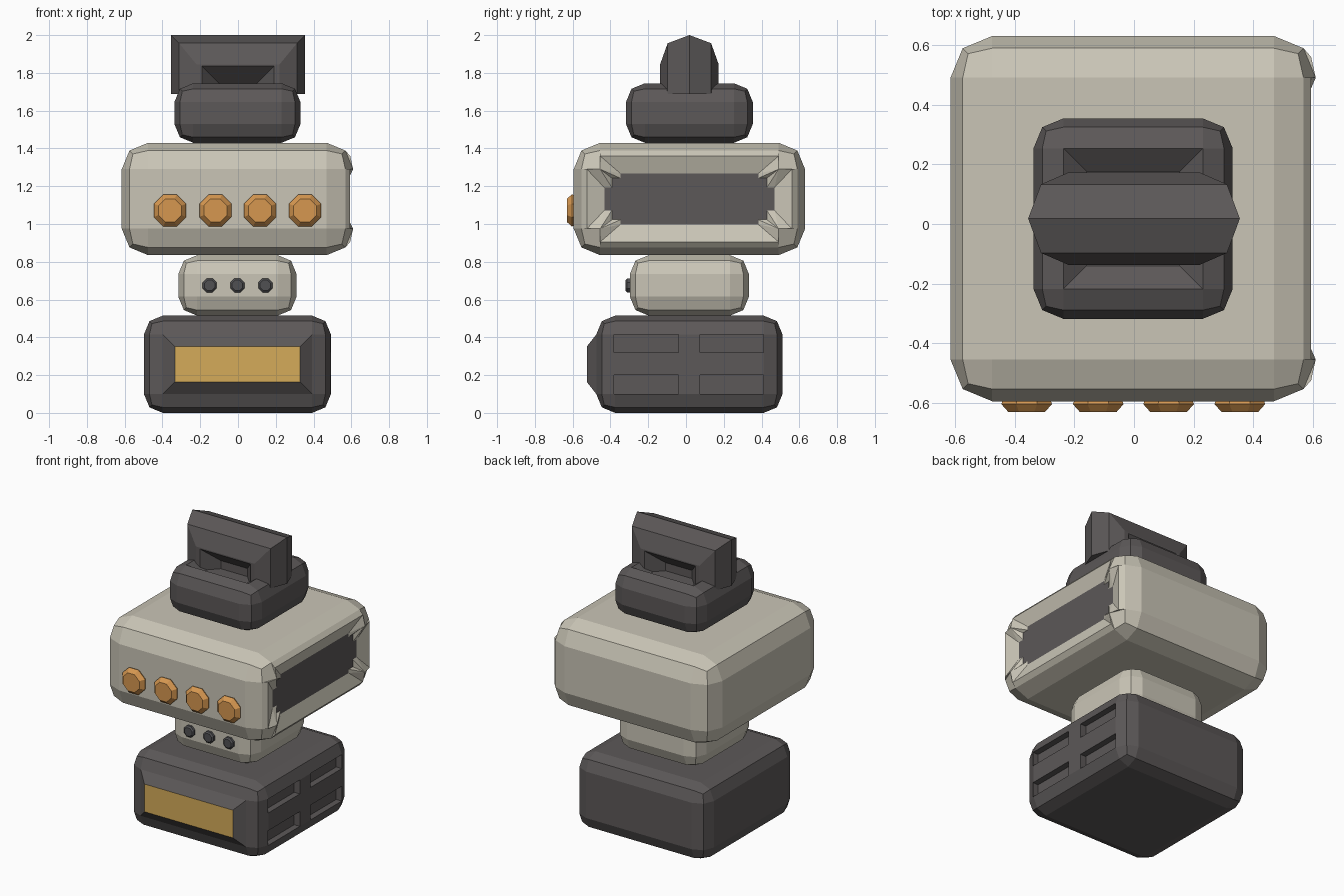
import bpy, bmesh, math
from mathutils import Vector

if "Cube" in bpy.data.objects:
    bpy.data.objects.remove(bpy.data.objects["Cube"])

CX, CY = -0.003, 0.018  # shared centre axis of the stacked blocks


def material(name, rgb):
    m = bpy.data.materials.new(name)
    m.diffuse_color = (*rgb, 1)
    m.use_nodes = True
    m.node_tree.nodes["Principled BSDF"].inputs["Base Color"].default_value = m.diffuse_color
    return m


BEIGE = material("beige", (0.59, 0.56, 0.47))
DARK = material("charcoal", (0.107, 0.098, 0.098))
ORANGE = material("orange", (0.67, 0.31, 0.08))
GOLD = material("gold", (0.66, 0.41, 0.10))
BLACK = material("slate", (0.08, 0.08, 0.086))


def finish(bm, name, *mats):
    bmesh.ops.recalc_face_normals(bm, faces=bm.faces)
    me = bpy.data.meshes.new(name)
    bm.to_mesh(me)
    bm.free()
    ob = bpy.data.objects.new(name, me)
    bpy.context.collection.objects.link(ob)
    for m in mats:
        me.materials.append(m)
    return ob


def rounded_block(half_x, half_y, z0, z1, bevel):
    """Box with two-step rounded edges."""
    bm = bmesh.new()
    bmesh.ops.create_cube(bm, size=2)
    for v in bm.verts:
        v.co = (CX + v.co.x * half_x, CY + v.co.y * half_y,
                (z0 + z1) / 2 + v.co.z * (z1 - z0) / 2)
    bmesh.ops.bevel(bm, geom=bm.edges[:], offset=bevel, segments=2,
                    profile=0.5, affect='EDGES')
    bm.normal_update()
    return bm


def facing(bm, direction):
    d = Vector(direction)
    return max(bm.faces, key=lambda f: f.normal.dot(d) * 10 + f.calc_center_median().dot(d))


def hull(points, name, *mats):
    bm = bmesh.new()
    for p in points:
        bm.verts.new(p)
    bmesh.ops.convex_hull(bm, input=bm.verts[:])
    bmesh.ops.dissolve_limit(bm, angle_limit=0.01, verts=bm.verts[:], edges=bm.edges[:])
    return finish(bm, name, *mats)


def cut(ob, cutters):
    for c in cutters:
        c.hide_render = True
        mod = ob.modifiers.new("cut", 'BOOLEAN')
        mod.operation, mod.solver, mod.object = 'DIFFERENCE', 'EXACT', c
    dg = bpy.context.evaluated_depsgraph_get()
    ob_mesh = bpy.data.meshes.new_from_object(ob.evaluated_get(dg))
    ob.modifiers.clear()
    ob.data = ob_mesh
    for c in cutters:
        bpy.data.objects.remove(c)


def knob(name, x, z, rings, mat, sides=8):
    """Button facing the front, lofted through (y, radius) rings."""
    bm = bmesh.new()
    loops = []
    for y, r in rings:
        loops.append([bm.verts.new((x + r * math.cos((k + 0.5) * math.tau / sides), y,
                                    z + r * math.sin((k + 0.5) * math.tau / sides)))
                      for k in range(sides)])
    for a, b in zip(loops, loops[1:]):
        for k in range(sides):
            j = (k + 1) % sides
            bm.faces.new((a[k], a[j], b[j], b[k]))
    bm.faces.new(loops[0])
    bm.faces.new(loops[-1])
    finish(bm, name, mat)


# base with raised front panel and gold plate
bm = rounded_block(0.495, 0.493, 0, 0.515, 0.1)
front = facing(bm, (0, -1, 0))
bmesh.ops.inset_individual(bm, faces=[front], thickness=0.09, depth=0.05)
front.material_index = 1
base = finish(bm, "base", DARK, GOLD)

# four vents in the right side of the base
vents = []
for y0, y1 in ((-0.38, -0.04), (0.075, 0.41)):
    for z0, z1 in ((0.1, 0.2), (0.32, 0.415)):
        vents.append(hull([(x, y, z) for x in (0.45, 0.55) for y in (y0, y1)
                           for z in (z0, z1)], "vent_cutter", DARK))
cut(base, vents)

# neck block with three small buttons
finish(rounded_block(0.313, 0.315, 0.515, 0.835, 0.1), "neck", BEIGE)
for i, x in enumerate((-0.15, -0.003, 0.145)):
    knob(f"neck_button_{i + 1}", x, 0.675,
         [(-0.28, 0.04), (-0.312, 0.04), (-0.32, 0.03)], BLACK)

# body block: right side opened for a recessed screen
ZC = 1.1325
bm = rounded_block(0.6125, 0.6125, 0.835, 1.43, 0.14)
side = facing(bm, (1, 0, 0))
strips = {f for e in side.edges for f in e.link_faces}
bmesh.ops.delete(bm, geom=list(strips), context='FACES')
FACE, RIM, FLOOR = CX + 0.6125, 0.594, 0.562
MID = FACE - 0.041
PY, PZ = 0.4725, 0.1575           # corner of the flat side
STEP = [(0.365, 0.135), (0.365, 0.11), (0.41, 0.11), (0.41, 0.06), (0.45, 0.06)]


def face(pts, mat=0):
    f = bm.faces.new([bm.verts.new((x, CY + y, ZC + z)) for x, y, z in pts])
    f.material_index = mat


for s in (1, -1):
    # long and short sides of the rim, then the slopes down to the screen
    top = [[(MID, t * PY, s * 0.2565), (RIM, t * PY, s * 0.2275),
            (FLOOR, t * STEP[0][0], s * STEP[0][1])] for t in (-1, 1)]
    end = [[(MID, s * 0.5715, t * PZ), (RIM, s * 0.5425, t * PZ),
            (FLOOR, s * STEP[-1][0], t * STEP[-1][1])] for t in (-1, 1)]
    for a, b in (top, end):
        face((a[0], b[0], b[1], a[1]))
        face((a[1], b[1], b[2], a[2]))
    # stepped corners
    for t in (1, -1):
        fan = [(MID, PY, 0.2565), (RIM, PY, 0.2275)] + [(FLOOR, y, z) for y, z in STEP]
        fan += [(RIM, 0.5425, PZ), (MID, 0.5715, PZ)]
        fan = [(x, t * y, s * z) for x, y, z in fan]
        for a, b in zip(fan, fan[1:]):
            face(((FACE, t * PY, s * PZ), a, b))
# screen
outline = []
for t, s, pts in ((1, 1, STEP), (1, -1, STEP[::-1]), (-1, -1, STEP), (-1, 1, STEP[::-1])):
    outline += [(FLOOR, t * y, s * z) for y, z in pts]
face(outline, 1)
bmesh.ops.remove_doubles(bm, verts=bm.verts[:], dist=0.002)
finish(bm, "body", BEIGE, DARK)

# row of large front knobs
for i, x in enumerate((-0.36, -0.12, 0.116, 0.355)):
    knob(f"front_knob_{i + 1}", x, 1.072,
         [(-0.575, 0.08), (-0.604, 0.092), (-0.631, 0.066)], ORANGE)

# head block with a dished top
bm = rounded_block(0.334, 0.336, 1.43, 1.745, 0.1)
bmesh.ops.inset_individual(bm, faces=[facing(bm, (0, 0, 1))], thickness=0.11, depth=-0.055)
finish(bm, "head", DARK)

# handle on the head, hollowed from front and back
ZB = 1.687
pts = []
for x, y, z in ((0.355, 0, 2.0), (0.312, 0.115, 1.957), (0.22, 0.155, 1.845)):
    for sx in (1, -1):
        for sy in (1, -1):
            pts += [(sx * x, CY + sy * y, z), (sx * x, CY + sy * y, ZB)]
handle = hull(pts, "handle", DARK)
hollows = []
for sy in (1, -1):
    pts = []
    for x, y, z in ((0.205, 0.17, 1.85), (0.1, 0.06, 1.745)):
        for sx in (1, -1):
            pts += [(sx * x, CY + sy * y, z), (sx * x, CY + sy * y, 1.6)]
    hollows.append(hull(pts, "hollow_cutter", DARK))
cut(handle, hollows)
